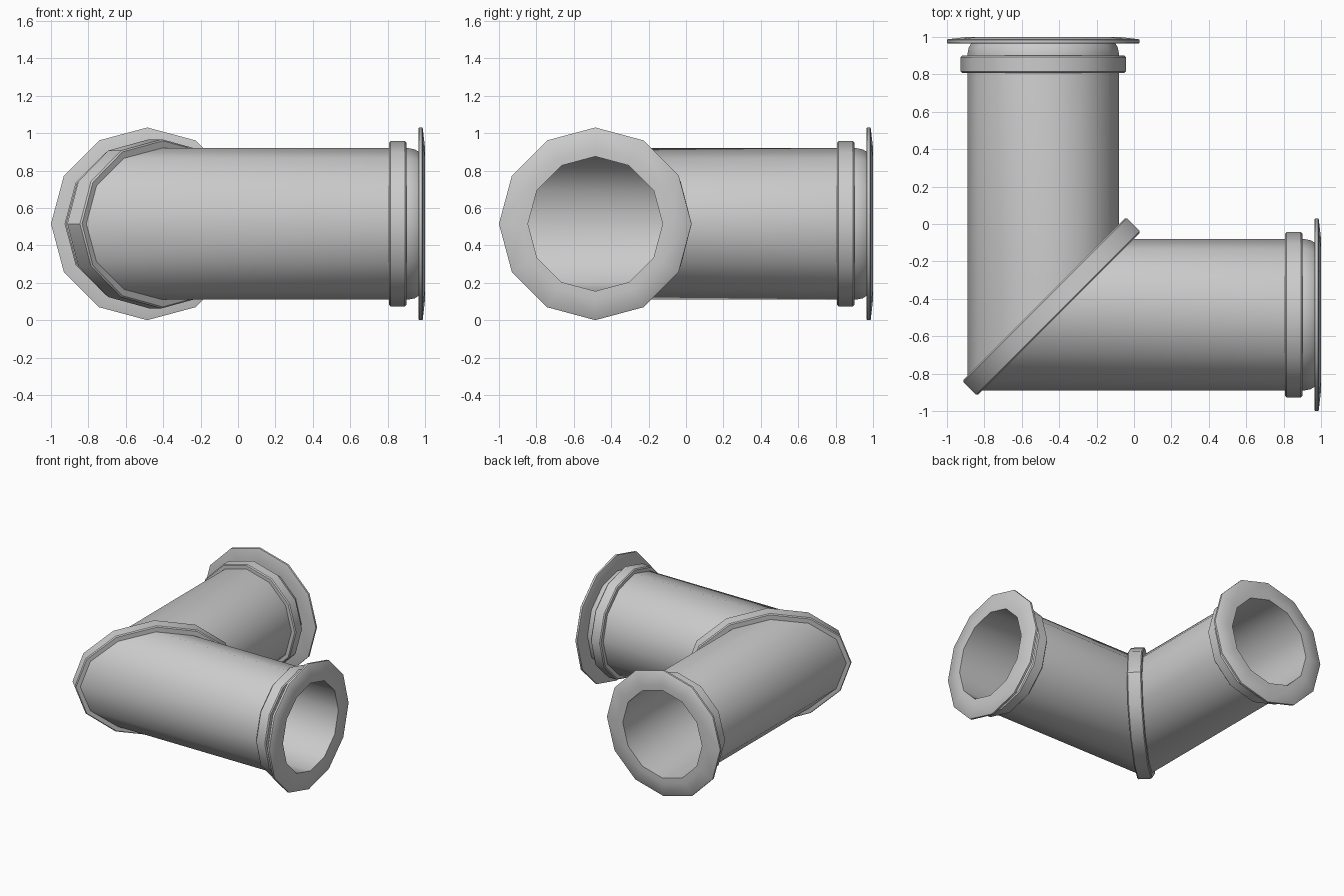
import bpy, bmesh
from math import cos, sin, tau, sqrt

if "Cube" in bpy.data.objects:
    bpy.data.objects.remove(bpy.data.objects["Cube"])

N = 12                 # sides of every ring
C, Z = -0.485, 0.515   # pipe axis offset and height


def loft(name, rings, closed):
    """Skin a list of rings, optionally joining the last to the first."""
    bm = bmesh.new()
    vs = [[bm.verts.new(p) for p in r] for r in rings]
    for i in range(len(vs) if closed else len(vs) - 1):
        a, b = vs[i], vs[(i + 1) % len(vs)]
        for k in range(N):
            m = (k + 1) % N
            bm.faces.new((a[k], a[m], b[m], b[k]))
    return finish(name, bm)


def finish(name, bm):
    bmesh.ops.recalc_face_normals(bm, faces=bm.faces)
    me = bpy.data.meshes.new(name)
    bm.to_mesh(me)
    bm.free()
    ob = bpy.data.objects.new(name, me)
    bpy.context.collection.objects.link(ob)
    bpy.ops.object.select_all(action='DESELECT')
    ob.select_set(True)
    bpy.context.view_layer.objects.active = ob
    bpy.ops.object.shade_smooth_by_angle(angle=0.62)
    return ob


def arm_ring(r, x=None, c=0.0, swap=False):
    """Ring across an arm; without x it is cut on the 45 degree mitre."""
    pts = []
    for k in range(N):
        a = tau * k / N
        y, z = C + r * cos(a), Z + r * sin(a)
        px = y + c if x is None else x
        pts.append((y, px, z) if swap else (px, y, z))
    return pts


def mitre_ring(s, half, rz, d):
    """Stretched ring in the diagonal plane, shifted d along its normal."""
    q = sqrt(0.5)
    out = []
    for k in range(N):
        a = tau * k / N
        u = s + half * cos(a)
        out.append(((u + d) * q, (u - d) * q, Z + rz * sin(a)))
    return out


for name, swap in (("right_pipe", False), ("back_pipe", True)):
    # hollow pipe with flared neck and end flange
    prof = [(0.36, 1.0), (0.405, 1.0), (0.51, 0.988), (0.515, 0.984),
            (0.515, 0.968), (0.51, 0.966), (0.385, 0.966),
            (0.398, 0.945), (0.405, 0.91)]
    rings = [arm_ring(0.36, swap=swap)]
    rings += [arm_ring(r, x, swap=swap) for r, x in prof]
    rings.append(arm_ring(0.405, c=0.05, swap=swap))
    loft(name, rings, False)
    # raised band behind the flange
    band = [(0.39, 0.808), (0.434, 0.808), (0.442, 0.816),
            (0.442, 0.892), (0.434, 0.90), (0.39, 0.90)]
    loft(name + "_band", [arm_ring(r, x, swap=swap) for r, x in band], True)

# collar around the diagonal joint
S, H, R, T, B = -0.624, 0.619, 0.452, 0.056, 0.008
loft("elbow_collar", [
    mitre_ring(-0.64, 0.545, 0.385, -T),
    mitre_ring(S, H - B, R - B, -T),
    mitre_ring(S, H, R, -T + B),
    mitre_ring(S, H, R, T - B),
    mitre_ring(S, H - B, R - B, T),
    mitre_ring(-0.64, 0.545, 0.385, T),
    mitre_ring(-0.68, 0.54, 0.382, 0),
], True)
